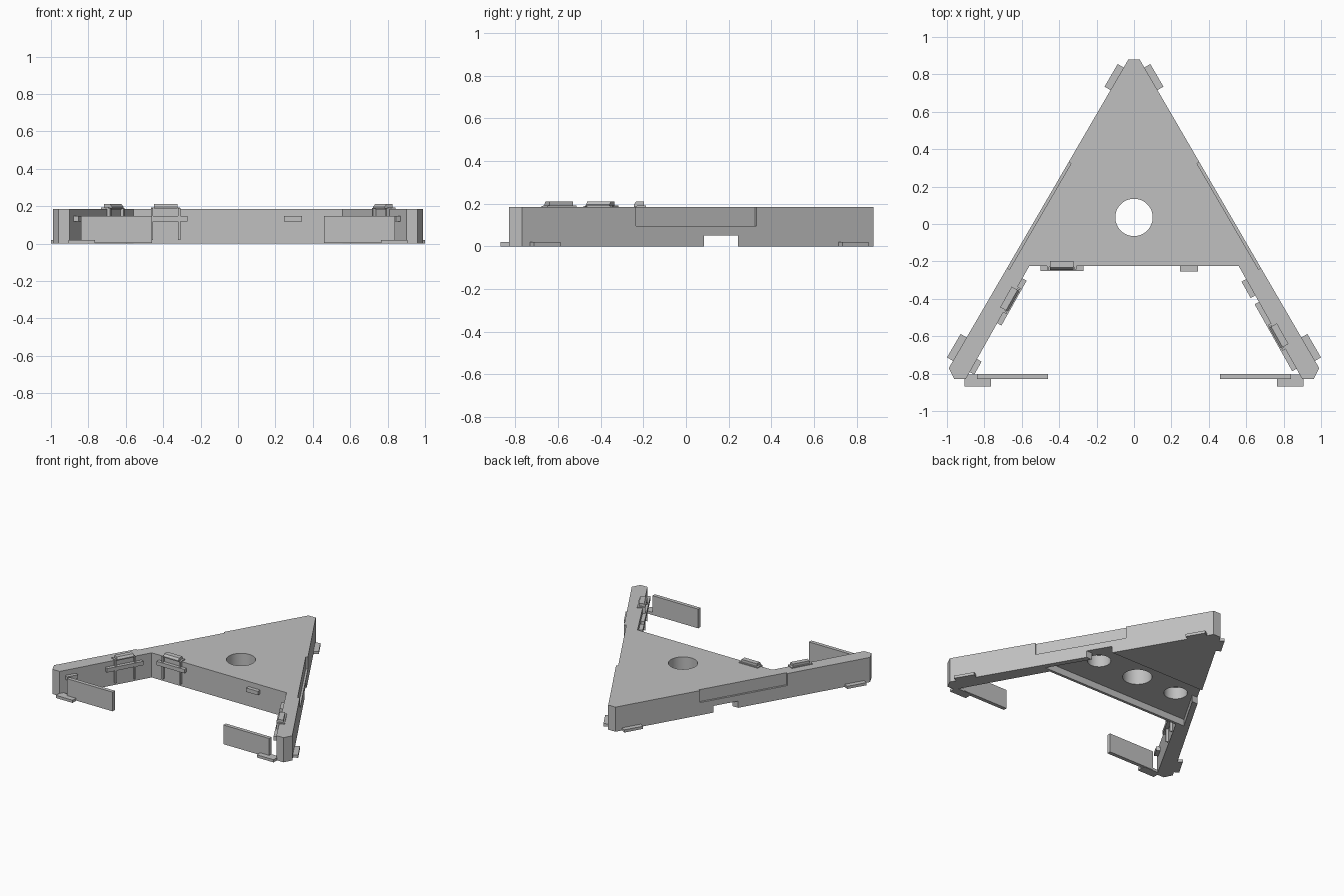
import bpy
import bmesh
from mathutils import Vector

cube = bpy.data.objects.get("Cube")
if cube:
    bpy.data.objects.remove(cube)

HEIGHT = 0.185
grey = bpy.data.materials.new("light grey")
grey.use_nodes = True
COLOUR = (0.53, 0.53, 0.53, 1)
grey.diffuse_color = COLOUR
grey.node_tree.nodes["Principled BSDF"].inputs["Base Color"].default_value = COLOUR


def solid(name, ring, offset):
    """Extrude a closed ring of points by an offset."""
    bm = bmesh.new()
    face = bm.faces.new([bm.verts.new(p) for p in ring])
    top = bmesh.ops.extrude_face_region(bm, geom=[face])["geom"]
    bmesh.ops.translate(bm, vec=offset,
                        verts=[v for v in top if isinstance(v, bmesh.types.BMVert)])
    bmesh.ops.recalc_face_normals(bm, faces=bm.faces)
    mesh = bpy.data.meshes.new(name)
    bm.to_mesh(mesh)
    bm.free()
    mesh.materials.append(grey)
    obj = bpy.data.objects.new(name, mesh)
    bpy.context.collection.objects.link(obj)
    return obj


def prism(name, outline, z0, z1):
    return solid(name, [(x, y, z0) for x, y in outline], (0, 0, z1 - z0))


class Wall:
    """Local frame of a wall: u along it, n out of it."""

    def __init__(self, start, end, normal_hint):
        self.start = Vector(start)
        self.u = (Vector(end) - self.start).normalized()
        self.n = Vector((-self.u.y, self.u.x))
        if self.n.dot(Vector(normal_hint)) < 0:
            self.n = -self.n

    def at(self, u, n):
        return self.start + self.u * u + self.n * n

    def slab(self, name, us, ns, zs):
        ring = [self.at(us[0], ns[0]), self.at(us[1], ns[0]),
                self.at(us[1], ns[1]), self.at(us[0], ns[1])]
        return prism(name, ring, *zs)

    def profile(self, name, us, section):
        ring = [(*self.at(us[0], n), z) for n, z in section]
        return solid(name, ring, (*(self.u * (us[1] - us[0])), 0))


def cylinder(name, x, y, radius, z0, z1):
    bpy.ops.mesh.primitive_cylinder_add(vertices=48, radius=radius, depth=z1 - z0,
                                        location=(x, y, (z0 + z1) / 2))
    obj = bpy.context.object
    obj.name = name
    obj.data.materials.append(grey)
    return obj


def cut(target, cutter):
    mod = target.modifiers.new("cut", "BOOLEAN")
    mod.operation = "DIFFERENCE"
    mod.solver = "EXACT"
    mod.object = cutter
    bpy.context.view_layer.objects.active = target
    bpy.ops.object.modifier_apply(modifier=mod.name)
    bpy.data.objects.remove(cutter)


def mirrored(half):
    return half + [(-x, y) for x, y in reversed(half)]


# Main triangular body with two legs
body = prism("body", mirrored([(0.03, 0.88), (0.99, -0.77), (0.96, -0.83),
                               (0.90, -0.83), (0.56, -0.225)]), 0, HEIGHT)

outer = {side: Wall((s * 0.03, 0.88), (s * 0.99, -0.77), (s, 0))
         for side, s in (("left", 1), ("right", -1))}
inner = {side: Wall((s * 0.56, -0.225), (s * 0.90, -0.83), (-s, 0))
         for side, s in (("left", 1), ("right", -1))}
front = Wall((0, -0.225), (1, -0.225), (0, -1))

# Underside pocket, opening through both outer walls at the back
cut(body, prism("pocket_cutter", mirrored([(0.7, 0.245), (0.7, 0.085),
                                           (0.446, 0.085), (0.615, -0.205)]), -0.1, 0.05))
# Centre through hole and two blind holes in the pocket
cut(body, cylinder("centre_hole_cutter", 0, 0.035, 0.1, -0.1, 0.4))
for x in (-0.34, 0.34):
    cut(body, cylinder("blind_hole_cutter", x, 0.035, 0.08, 0.02, 0.14))
# Shallow recess on the upper part of each outer wall
for wall in outer.values():
    cut(body, wall.slab("recess_cutter", (0.635, 1.29), (-0.015, 0.1), (0.095, 0.4)))

# Low mounting tabs around the outside, and the front panels
for side, wall in outer.items():
    wall.slab(side + "_back_tab", (0.05, 0.19), (-0.004, 0.037), (0, 0.02))
    wall.slab(side + "_foot_tab", (1.72, 1.865), (-0.004, 0.037), (0, 0.02))
    s = 1 if side == "left" else -1
    prism(side + "_front_tab", [(s * 0.765, -0.87), (s * 0.905, -0.87),
                                (s * 0.905, -0.805), (s * 0.765, -0.805)], 0, 0.02)
    prism(side + "_front_panel", [(s * 0.46, -0.83), (s * 0.84, -0.83),
                                  (s * 0.84, -0.802), (s * 0.46, -0.802)], 0.003, 0.147)


def clip(label, wall, centre, bar):
    """Crossbar, two legs and a chamfered hook over the wall's top edge."""
    wall.slab(label + "_clip_bar", bar, (-0.004, 0.026), (0.118, 0.147))
    for k in (-1, 1):
        mid = centre + k * 0.073
        wall.slab(label + "_clip_leg", (mid - 0.006, mid + 0.006),
                  (-0.004, 0.018), (0.02, 0.19))
    wall.slab(label + "_clip_base", (centre - 0.078, centre + 0.078),
              (-0.038, 0.004), (HEIGHT - 0.004, 0.192))
    wall.profile(label + "_clip_hook", (centre - 0.063, centre + 0.063),
                 [(-0.028, 0.188), (0.02, 0.188), (0.02, 0.196),
                  (0.008, 0.211), (-0.028, 0.211)])


clip("front", front, -0.387, (-0.5, -0.27))
clip("right", inner["right"], 0.205, (0.075, 0.35))
clip("left", inner["left"], 0.43, (0.22, 0.63))

# Small locating blocks beside the clips
for label, wall, span in (("front", front, (0.245, 0.342)),
                          ("right", inner["right"], (0.57, 0.65)),
                          ("left", inner["left"], (0.08, 0.18))):
    wall.slab(label + "_block", span, (-0.004, 0.028), (0.118, 0.147))

# Smooth only the round hole walls
bpy.ops.object.select_all(action="DESELECT")
body.select_set(True)
bpy.context.view_layer.objects.active = body
bpy.ops.object.shade_smooth_by_angle()
